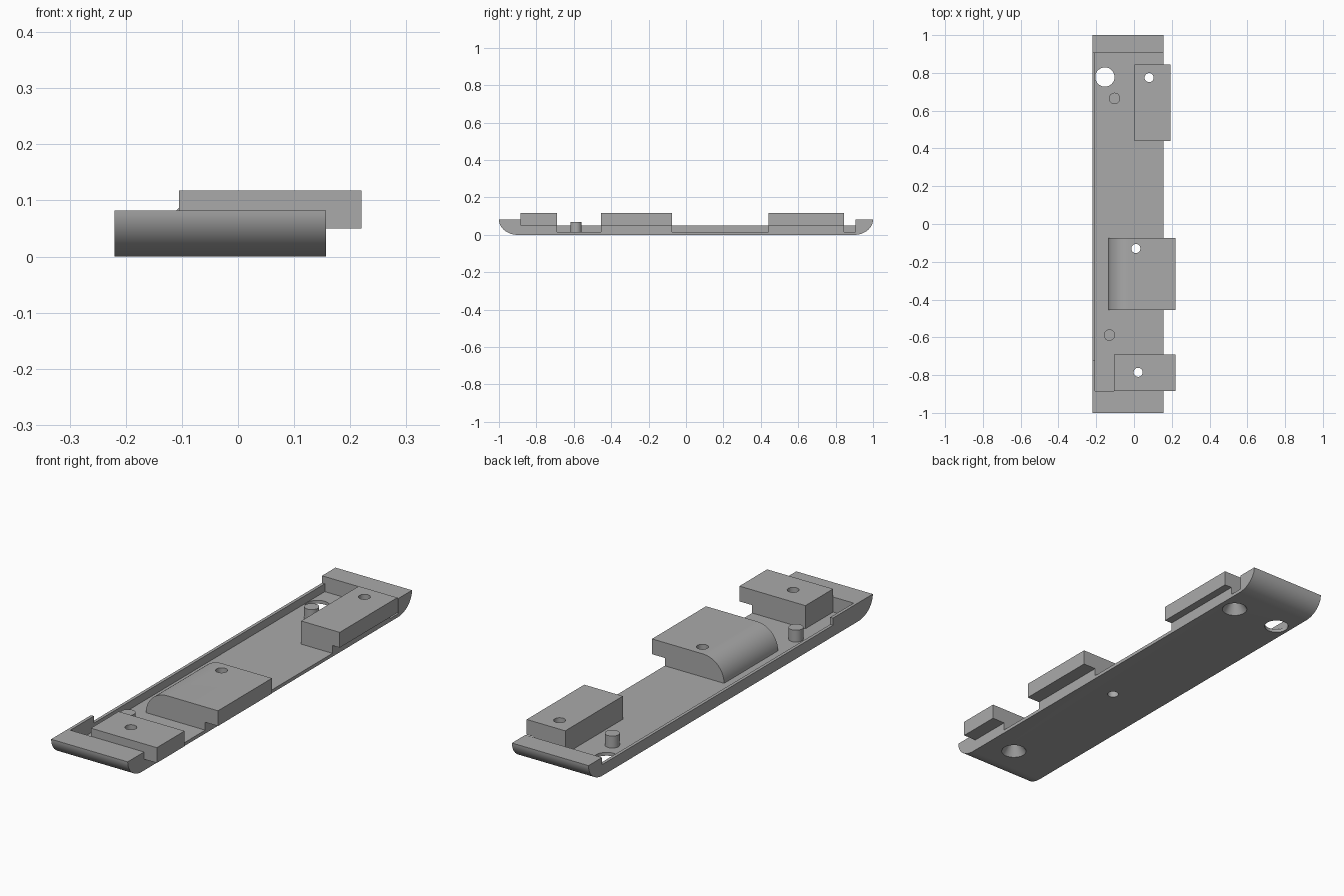
import bpy, bmesh, math
from mathutils import Vector

cube = bpy.data.objects.get("Cube")
if cube:
    bpy.data.objects.remove(cube, do_unlink=True)

GREY = (0.4, 0.4, 0.4, 1.0)
mat = bpy.data.materials.new("plain grey")
mat.use_nodes = True
mat.diffuse_color = GREY
for node in mat.node_tree.nodes:
    if node.type == 'BSDF_PRINCIPLED':
        node.inputs["Base Color"].default_value = GREY

# Main dimensions
LEFT, RIGHT = -0.22, 0.157
WALL = -0.206
FLOOR, LEDGE, RIM, TOP = 0.015, 0.05, 0.082, 0.118
FRONT, BACK = -0.885, 0.905


def finish(name, bm):
    bmesh.ops.recalc_face_normals(bm, faces=bm.faces)
    mesh = bpy.data.meshes.new(name)
    bm.to_mesh(mesh)
    bm.free()
    ob = bpy.data.objects.new(name, mesh)
    bpy.context.collection.objects.link(ob)
    mesh.materials.append(mat)
    return ob


def extrude(name, points, offset):
    """Fill a closed outline and extrude it into a solid."""
    bm = bmesh.new()
    face = bm.faces.new([bm.verts.new(p) for p in points])
    new = bmesh.ops.extrude_face_region(bm, geom=[face])["geom"]
    verts = [v for v in new if isinstance(v, bmesh.types.BMVert)]
    bmesh.ops.translate(bm, verts=verts, vec=Vector(offset))
    return finish(name, bm)


def box(name, x0, x1, y0, y1, z0, z1):
    return extrude(name, [(x0, y0, z0), (x1, y0, z0), (x1, y1, z0), (x0, y1, z0)],
                   (0, 0, z1 - z0))


def cylinder(name, x, y, z0, z1, r0, r1=None):
    bm = bmesh.new()
    bmesh.ops.create_cone(bm, cap_ends=True, segments=40, radius1=r0,
                          radius2=r0 if r1 is None else r1, depth=z1 - z0)
    bmesh.ops.translate(bm, verts=bm.verts, vec=(x, y, (z0 + z1) / 2))
    return finish(name, bm)


def boolean(ob, tool, operation):
    mod = ob.modifiers.new(operation, 'BOOLEAN')
    mod.operation, mod.solver, mod.object = operation, 'EXACT', tool
    bpy.context.view_layer.objects.active = ob
    bpy.ops.object.modifier_apply(modifier=mod.name)
    bpy.data.objects.remove(tool, do_unlink=True)


def arc(cx, cz, rx, rz, a0, a1, steps=16):
    angles = [math.radians(a0 + (a1 - a0) * i / steps) for i in range(steps + 1)]
    return [(cx + rx * math.cos(a), cz + rz * math.sin(a)) for a in angles]


# Tray: side outline with rounded ends and raised end blocks
outline = arc(-0.9, RIM, 0.1, RIM, 180, 270) + arc(0.9, RIM, 0.1, RIM, 270, 360)
outline += [(BACK, RIM), (BACK, FLOOR), (FRONT, FLOOR), (FRONT, RIM)]
tray = extrude("tray", [(LEFT, y, z) for y, z in outline], (RIGHT - LEFT, 0, 0))

# Low side wall, taller near the front
low_wall = box("low_wall", LEFT, WALL, -0.72, BACK, FLOOR, LEDGE)
tall_wall = box("tall_wall", LEFT, WALL, FRONT, -0.72, FLOOR, RIM)


# Mounting blocks: a foot on the floor and an overhang past the tray edge
def block(name, x0, x1, y0, y1, radius=0):
    pts = [(RIGHT, FLOOR), (RIGHT, LEDGE), (x1, LEDGE), (x1, TOP)]
    if radius:
        pts += arc(x0 + radius, FLOOR, radius, TOP - FLOOR, 90, 180, 24)
    else:
        pts += [(x0, TOP), (x0, FLOOR)]
    return extrude(name, [(x, y0, z) for x, z in pts], (0, y1 - y0, 0))


front_block = block("front_block", -0.105, 0.22, FRONT, -0.69)
middle_block = block("middle_block", -0.135, 0.22, -0.455, -0.075, 0.105)
back_block = block("back_block", 0.003, 0.193, 0.44, 0.845)

# Screw holes through the blocks, the end ones countersunk from below
for part, x, y, sunk in ((front_block, 0.022, -0.785, True),
                         (middle_block, 0.01, -0.13, False),
                         (back_block, 0.08, 0.775, True)):
    for target in (part, tray):
        boolean(target, cylinder("drill", x, y, -0.1, 0.2, 0.024), 'DIFFERENCE')
        if sunk:
            boolean(target, cylinder("countersink", x, y, -0.01, 0.045, 0.06, 0.023),
                    'DIFFERENCE')

# Large hole through the floor
boolean(tray, cylinder("drill", -0.154, 0.778, -0.1, 0.2, 0.051), 'DIFFERENCE')

# Locating pins
back_pin = cylinder("back_pin", -0.103, 0.665, FLOOR, 0.068, 0.03)
front_pin = cylinder("front_pin", -0.13, -0.588, FLOOR, 0.068, 0.03)

# Smooth curved faces, keep hard edges
bpy.ops.object.select_all(action='DESELECT')
parts = (tray, low_wall, tall_wall, front_block, middle_block, back_block, back_pin, front_pin)
for ob in parts:
    ob.select_set(True)
bpy.context.view_layer.objects.active = tray
bpy.ops.object.shade_smooth_by_angle(angle=math.radians(30))
